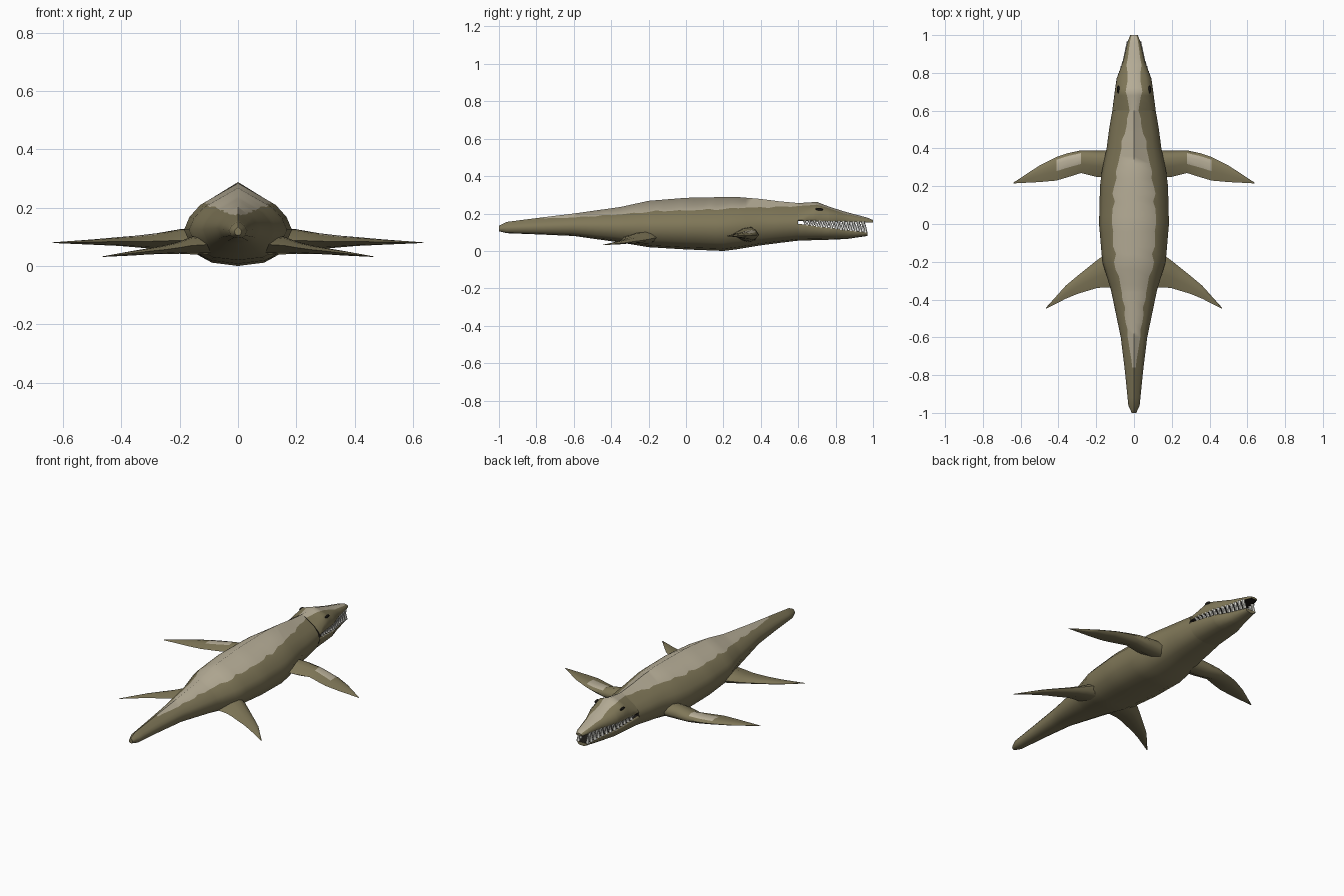
import bpy, bmesh, math
from mathutils import Matrix, Vector

if "Cube" in bpy.data.objects:
    bpy.data.objects.remove(bpy.data.objects["Cube"])


def material(name, rgb):
    m = bpy.data.materials.new(name)
    m.diffuse_color = (*rgb, 1)
    m.use_nodes = True
    m.node_tree.nodes["Principled BSDF"].inputs["Base Color"].default_value = m.diffuse_color
    return m


OLIVE = material("olive skin", (0.215, 0.185, 0.098))
PALE = material("pale back", (0.47, 0.42, 0.31))
DARK = material("dark mouth", (0.012, 0.010, 0.008))
WHITE = material("tooth white", (0.85, 0.84, 0.78))
MATS = [OLIVE, PALE, DARK, WHITE]

# y, half width, underside, top, half width of the pale back
SHAPE = [(-1.0, .012, .105, .135, .003), (-.96, .03, .095, .155, .003),
         (-.78, .048, .088, .178, .006), (-.6, .07, .08, .20, .032),
         (-.35, .122, .045, .235, .065), (-.2, .168, .02, .268, .105),
         (0, .185, .008, .284, .117), (.2, .18, 0, .288, .108),
         (.28, .17, .01, .288, .09), (.4, .145, .03, .278, .07),
         (.5, .132, .043, .265, .045), (.6, .115, .055, .256, .025),
         (.7, .102, .058, .262, .04), (.77, .092, .06, .235, .035),
         (.86, .058, .064, .207, .036), (.97, .032, .08, .178, .03),
         (1.0, .02, .09, .165, .02)]


def shape(y):
    for a, b in zip(SHAPE, SHAPE[1:]):
        if y <= b[0] + 1e-6:
            k = (y - a[0]) / (b[0] - a[0])
            return [p + (q - p) * k for p, q in zip(a, b)][1:]
    return list(SHAPE[-1][1:])


def finish(name, bm):
    bmesh.ops.recalc_face_normals(bm, faces=bm.faces)
    me = bpy.data.meshes.new(name)
    bm.to_mesh(me)
    bm.free()
    for m in MATS:
        me.materials.append(m)
    ob = bpy.data.objects.new(name, me)
    bpy.context.collection.objects.link(ob)
    return ob


def smooth(ob, angle):
    bpy.ops.object.select_all(action='DESELECT')
    ob.select_set(True)
    bpy.context.view_layer.objects.active = ob
    bpy.ops.object.shade_smooth_by_angle(angle=math.radians(angle))


def skin(name, rings, paint, angle=65, caps=(0, 0)):
    """Join closed rings of points; paint(ring, strip) gives the colour index."""
    bm = bmesh.new()
    vs = [[bm.verts.new(p) for p in r] for r in rings]
    n = len(rings[0])
    for i in range(len(vs) - 1):
        for j in range(n):
            k = (j + 1) % n
            f = bm.faces.new((vs[i][j], vs[i][k], vs[i + 1][k], vs[i + 1][j]))
            f.material_index = paint(i, j)
    for r, c in zip((vs[0], vs[-1]), caps):
        bm.faces.new(r).material_index = c
    ob = finish(name, bm)
    smooth(ob, angle)
    return ob


def ring(y, half, w, b, t):
    pts = [(x * w, y, b + z * (t - b)) for x, z in half]
    return pts + [(-x, yy, z) for x, yy, z in reversed(pts[1:-1])]


def with_patch(half, w, patch):
    """Add the edge of the pale back to the top slope of the half profile."""
    p = min(patch / w, .63)
    cx, cz = half[-1]
    return half + [(p, 1 - (1 - cz) * p / cx), (0, 1)]


def steps(a, b):
    inner = [s[0] for s in SHAPE if a < s[0] < b]
    n = round((b - a) / .04)
    return sorted(set([a, b] + inner + [round(a + (b - a) * i / n, 3) for i in range(n)]))


def wavy(y, p):
    return p * (1 + .07 * math.sin(y * 47) + .05 * math.sin(y * 91))


# Trunk and tail
BODY = [(0, 0), (.5, .04), (.82, .15), (1, .42), (.9, .58), (.7, .73)]
ys = steps(-1.0, .6)
rings = []
for y in ys:
    w, b, t, p = shape(y)
    rings.append(ring(y, with_patch(BODY, w, wavy(y, p)), w, b, t))
skin("body", rings, lambda i, j: 1 if j in (6, 7) and ys[i] > -.78 else 0, caps=(0, 2))

# Upper jaw and skull, with a fuller brow ahead of the neck
yu = steps(.6, 1.0)
rings = []
for y in yu:
    w, b, t, p = shape(y)
    f = min(1, (y - .6) / .1)
    half = [(0, 0), (.5, 0), (.95, 0), (1, .05 + .1 * f), (.92, .2 + .3 * f), (.7, .47 + .3 * f)]
    rings.append(ring(y, with_patch(half, w, wavy(y, p)), w, .16 - .02 * (y - .6), t))
skin("upper_jaw", rings, lambda i, j: 1 if j in (6, 7) else 2 if j in (0, 1, 12, 13, 11) and j != 11 else 0,
     caps=(2, 0))


# Lower jaw
def jaw_top(y):
    return .145 - .045 * (y - .6) / .37


LOWER = [(0, 0), (.5, .09), (.82, .33), (1, .88), (.95, 1), (.5, 1), (0, 1)]
rings = []
for y in steps(.6, .97):
    w, b, t, p = shape(y)
    rings.append(ring(y, LOWER, w, b, jaw_top(y)))
skin("lower_jaw", rings, lambda i, j: 2 if 4 <= j <= 7 else 0, caps=(2, 0))


# Teeth in one row per jaw side
def teeth(name, upper):
    bm = bmesh.new()
    for i in range(13):
        y = .635 + .026 * i + (.0 if upper else .012)
        w = shape(y)[0] * .88
        top, low = .16 - .02 * (y - .6), jaw_top(y)
        h = (top - low) * .88 + .006
        z = top + .004 - h / 2 if upper else low - .004 + h / 2
        for s in (-1, 1):
            m = Matrix.Translation((s * w, min(y, .965), z))
            if upper:
                m = m @ Matrix.Rotation(math.pi, 4, 'X')
            bmesh.ops.create_cone(bm, cap_ends=True, segments=6, radius1=.0115,
                                  radius2=0, depth=h, matrix=m)
    for f in bm.faces:
        f.material_index = 3
    finish(name, bm)


teeth("upper_teeth", True)
teeth("lower_teeth", False)

# Eyes: slim dark ovals on the brow
for s, side in ((1, "right"), (-1, "left")):
    bm = bmesh.new()
    m = (Matrix.Translation((s * .083, .712, .222)) @ Matrix.Rotation(s * math.radians(35), 4, 'Y')
         @ Matrix.Diagonal((.007, .021, .009, 1)))
    bmesh.ops.create_uvsphere(bm, u_segments=10, v_segments=6, radius=1, matrix=m)
    for f in bm.faces:
        f.material_index = 2
    finish(side + "_eye", bm)


# Flippers: x, leading y, trailing y, middle z, half thickness
FRONT = [(.10, .39, .245, .088, .042), (.20, .39, .25, .088, .038), (.28, .39, .27, .085, .027),
         (.35, .375, .248, .084, .02), (.41, .355, .23, .084, .015), (.5, .31, .222, .082, .009),
         (.637, .22, .215, .08, .001)]
REAR = [(.08, -.12, -.335, .075, .035), (.16, -.165, -.335, .07, .03), (.2, -.195, -.34, .063, .021),
        (.25, -.235, -.355, .056, .015), (.3, -.275, -.37, .051, .011), (.36, -.325, -.395, .044, .008),
        (.465, -.442, -.448, .032, .001)]
CHORD = [(0, 0), (.12, .65), (.3, 1), (.6, .8), (1, 0), (.6, -.8), (.3, -1), (.12, -.65)]


def flipper(name, table, s, patch):
    rings = [[(s * x, a + (b - a) * c, z + h * k) for c, k in CHORD] for x, a, b, z, h in table]
    skin(name, rings, lambda i, j: 1 if patch and i in (2, 3) and j in (1, 2) else 0, angle=75)


for s, side in ((1, "right"), (-1, "left")):
    flipper(side + "_front_flipper", FRONT, s, True)
    flipper(side + "_rear_flipper", REAR, s, False)
